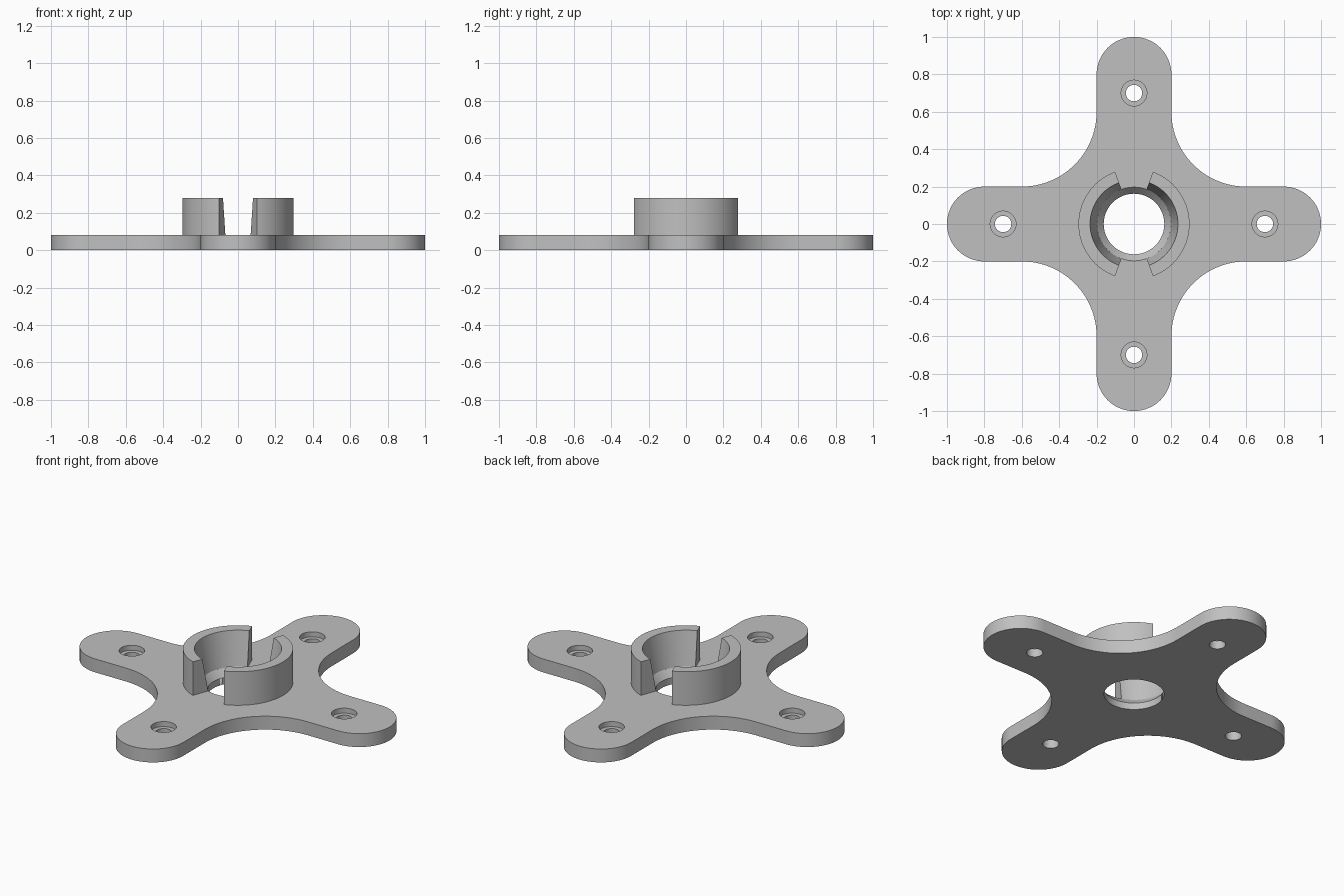
import bpy, bmesh, math
from math import sin, cos, pi, radians

if "Cube" in bpy.data.objects:
    bpy.data.objects.remove(bpy.data.objects["Cube"])

T, TOP = 0.08, 0.28          # plate thickness, collar height
ARM, FILLET, HOLE = 0.2, 0.4, 0.7

grey = bpy.data.materials.new("plain grey")
grey.diffuse_color = (0.53, 0.53, 0.53, 1)
grey.use_nodes = True
grey.node_tree.nodes["Principled BSDF"].inputs["Base Color"].default_value = grey.diffuse_color


def make(name, bm):
    bmesh.ops.recalc_face_normals(bm, faces=bm.faces)
    me = bpy.data.meshes.new(name)
    bm.to_mesh(me)
    bm.free()
    me.materials.append(grey)
    ob = bpy.data.objects.new(name, me)
    bpy.context.collection.objects.link(ob)
    return ob


def arc(cx, cy, r, a0, a1, n):
    return [(cx + r * cos(radians(a0 + (a1 - a0) * i / n)),
             cy + r * sin(radians(a0 + (a1 - a0) * i / n))) for i in range(n + 1)]


def prism(name, pts, z0, z1):
    bm = bmesh.new()
    base = bm.faces.new([bm.verts.new((x, y, z0)) for x, y in pts])
    ext = bmesh.ops.extrude_face_region(bm, geom=[base], use_keep_orig=True)
    for v in ext["geom"]:
        if isinstance(v, bmesh.types.BMVert):
            v.co.z = z1
    return make(name, bm)


def sweep(name, profile, a0, a1, n, center=(0, 0)):
    """Sweep a closed (radius, z) profile about z, capped unless it is a full turn."""
    bm = bmesh.new()
    full = a1 - a0 == 360
    rings = []
    for i in range(n if full else n + 1):
        a = radians(a0 + (a1 - a0) * i / n)
        rings.append([bm.verts.new((center[0] + r * cos(a), center[1] + r * sin(a), z))
                      for r, z in profile])
    m = len(profile)
    for i in range(n):
        p, q = rings[i], rings[(i + 1) % len(rings)]
        # full turns are solid plugs: side walls only, closed by end discs
        for j in range(m - 1 if full else m):
            k = (j + 1) % m
            bm.faces.new((p[j], q[j], q[k], p[k]))
    if full:
        bm.faces.new([r[0] for r in rings])
        bm.faces.new([r[-1] for r in rings])
    else:
        bm.faces.new(rings[0])
        bm.faces.new(rings[-1])
    return make(name, bm)


# four-armed plate outline: rounded arm end, then concave fillet, per quarter
outline = []
for q in range(4):
    c, s = cos(q * pi / 2), sin(q * pi / 2)
    quarter = arc(1 - ARM, 0, ARM, -90, 90, 32)
    quarter += arc(ARM + FILLET, ARM + FILLET, FILLET, 270, 180, 24)
    outline += [(x * c - y * s, x * s + y * c) for x, y in quarter]
plate = prism("mounting_plate", outline, 0, T)

# central funnel bore and four counterbored screw holes
cutters = [sweep("bore_cutter", [(0.162, -0.05), (0.162, 0.04), (0.197, T), (0.197, 0.15)],
                 0, 360, 64)]
for q in range(4):
    pos = (HOLE * cos(q * pi / 2), HOLE * sin(q * pi / 2))
    cutters.append(sweep("screw_hole_cutter",
                         [(0.044, -0.05), (0.044, 0.05), (0.069, 0.05), (0.069, 0.15)],
                         0, 360, 32, pos))
for cut in cutters:
    mod = plate.modifiers.new("cut", 'BOOLEAN')
    mod.operation, mod.solver, mod.object = 'DIFFERENCE', 'EXACT', cut
bpy.context.view_layer.update()
evaluated = plate.evaluated_get(bpy.context.evaluated_depsgraph_get())
cut_mesh = bpy.data.meshes.new_from_object(evaluated)
plate.modifiers.clear()
plate.data = cut_mesh
for cut in cutters:
    bpy.data.objects.remove(cut)

# split collar: two tapered-bore halves with radial gaps at front and back
wall = [(0.197, T), (0.297, T), (0.297, TOP), (0.235, TOP)]
parts = [plate,
         sweep("collar_right", wall, -70, 70, 40),
         sweep("collar_left", wall, 110, 250, 40)]

# smooth curved walls, keep crisp edges
for ob in parts:
    bpy.ops.object.select_all(action='DESELECT')
    ob.select_set(True)
    bpy.context.view_layer.objects.active = ob
    bpy.ops.object.shade_smooth_by_angle(angle=radians(30))
